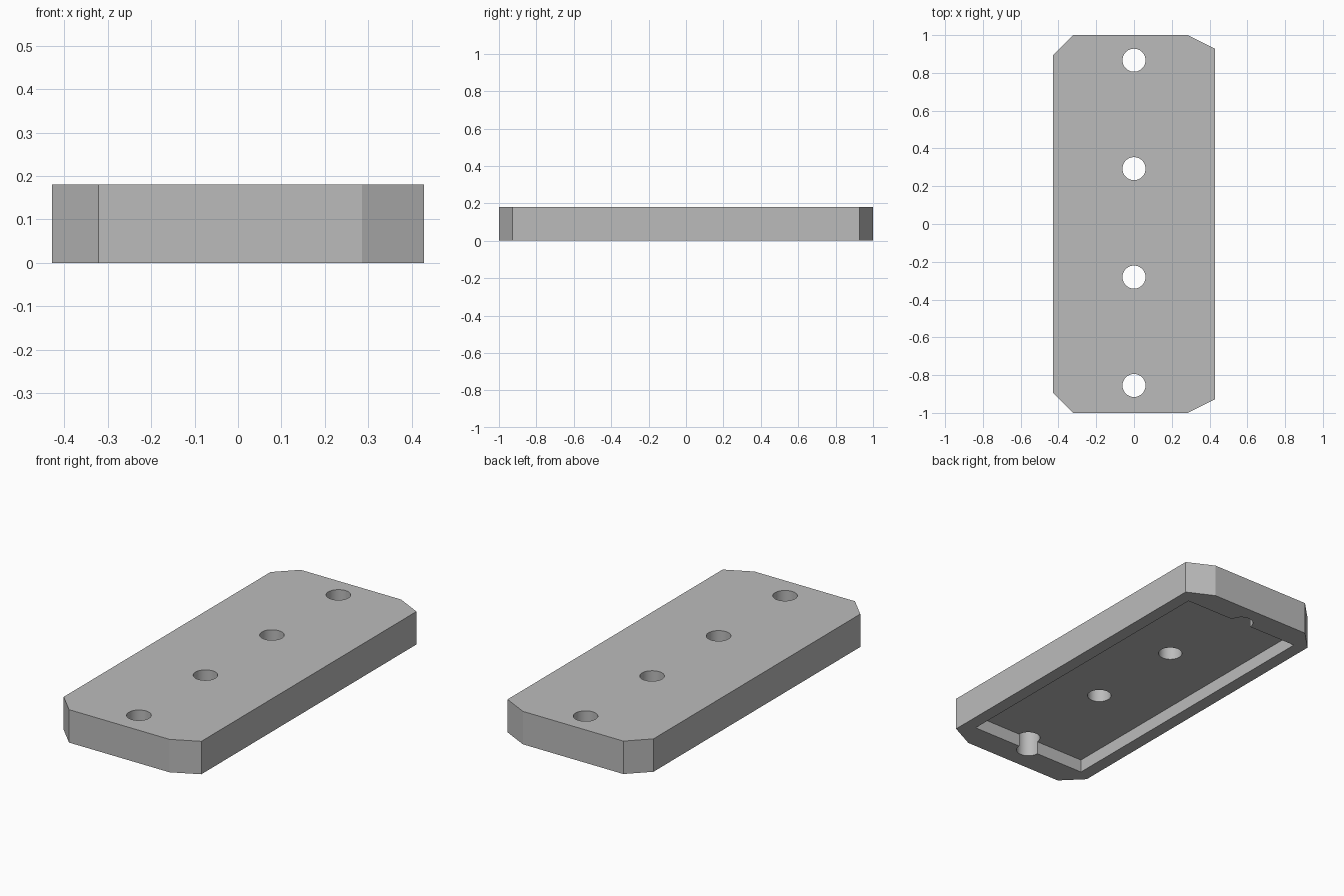
import bpy
import bmesh
from mathutils import Matrix, Vector

if "Cube" in bpy.data.objects:
    bpy.data.objects.remove(bpy.data.objects["Cube"], do_unlink=True)

U = 1 / 14                      # one module of the plate
HEIGHT = 2.52 * U
HOLE_Y = [-0.855 + 0.574 * i for i in range(4)]

grey = bpy.data.materials.new("plain grey")
grey.use_nodes = True
colour = (0.5, 0.5, 0.5, 1)
grey.diffuse_color = colour
grey.node_tree.nodes["Principled BSDF"].inputs["Base Color"].default_value = colour


def to_object(name, bm):
    bmesh.ops.recalc_face_normals(bm, faces=bm.faces)
    mesh = bpy.data.meshes.new(name)
    bm.to_mesh(mesh)
    bm.free()
    mesh.materials.append(grey)
    obj = bpy.data.objects.new(name, mesh)
    bpy.context.collection.objects.link(obj)
    return obj


def cut(target, cutter):
    mod = target.modifiers.new("cut", "BOOLEAN")
    mod.operation = "DIFFERENCE"
    mod.solver = "EXACT"
    mod.object = cutter
    bpy.context.view_layer.objects.active = target
    bpy.ops.object.modifier_apply(modifier=mod.name)
    bpy.data.objects.remove(cutter, do_unlink=True)


# Plate: chamfered outline, mirrored front to back, with unequal corners
back = [(6, 13), (4, 14), (-4.5, 14), (-6, 12.5)]
outline = back + [(x, -y) for x, y in reversed(back)]
bm = bmesh.new()
base = bm.faces.new([bm.verts.new((x * U, y * U, 0)) for x, y in outline])
top = bmesh.ops.extrude_face_region(bm, geom=[base], use_keep_orig=True)["geom"]
bmesh.ops.translate(bm, vec=Vector((0, 0, HEIGHT)),
                    verts=[v for v in top if isinstance(v, bmesh.types.BMVert)])
plate = to_object("plate", bm)

# Shallow rectangular recess in the underside, ending at the outer hole centres
bm = bmesh.new()
size = (10 * U, HOLE_Y[-1] - HOLE_Y[0], 2 * U)
middle = (0, (HOLE_Y[0] + HOLE_Y[-1]) / 2, 0)
bmesh.ops.create_cube(bm, size=1, matrix=Matrix.LocRotScale(middle, None, size))
cut(plate, to_object("recess_cutter", bm))

# Row of four through holes
bm = bmesh.new()
for y in HOLE_Y:
    bmesh.ops.create_cone(bm, cap_ends=True, segments=48, radius1=0.061, radius2=0.061,
                          depth=1, matrix=Matrix.Translation((0, y, 0)))
cut(plate, to_object("hole_cutter", bm))

# Smooth hole walls, crisp edges elsewhere
bpy.ops.object.select_all(action="DESELECT")
plate.select_set(True)
bpy.context.view_layer.objects.active = plate
bpy.ops.object.shade_smooth_by_angle(angle=0.35)
